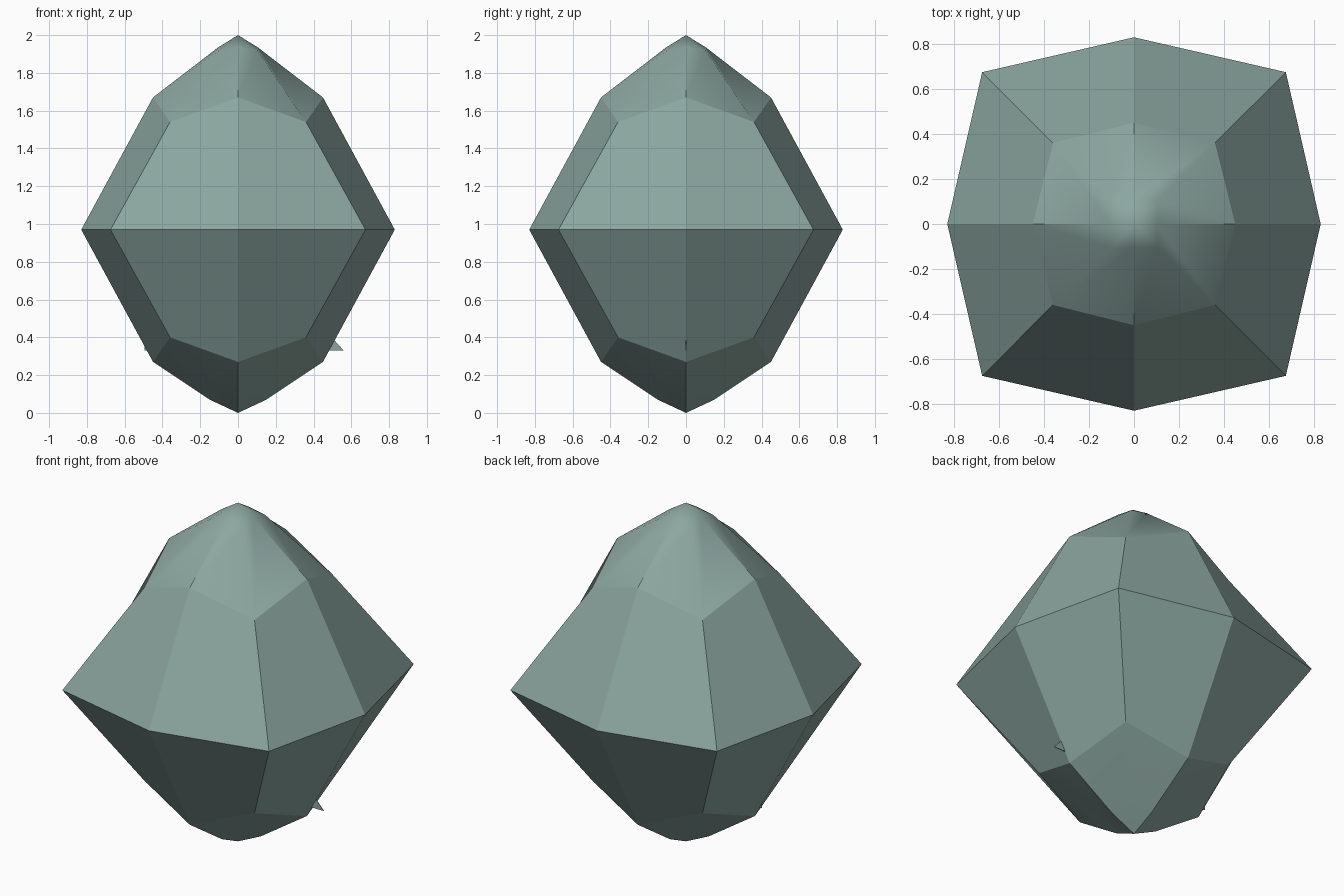
import bpy, bmesh, math

if "Cube" in bpy.data.objects:
    bpy.data.objects.remove(bpy.data.objects["Cube"])

stone = bpy.data.materials.new("grey_green_stone")
stone.diffuse_color = (0.26, 0.38, 0.35, 1)
stone.use_nodes = True
stone.node_tree.nodes["Principled BSDF"].inputs["Base Color"].default_value = stone.diffuse_color


def make_object(name, bm):
    mesh = bpy.data.meshes.new(name)
    bm.to_mesh(mesh)
    bm.free()
    mesh.materials.append(stone)
    ob = bpy.data.objects.new(name, mesh)
    bpy.context.collection.objects.link(ob)
    return ob


# Eight-sided rings: side radius, side height, corner offset, corner height
rings = [
    (0.15, 0.07, 0.12, 0.13),
    (0.45, 0.27, 0.36, 0.40),
    (0.83, 0.97, 0.675, 0.97),
    (0.45, 1.67, 0.36, 1.54),
    (0.105, 1.935, 0.105, 1.915),
]
bm = bmesh.new()
loops = []
for side, side_z, corner, corner_z in rings:
    loop = []
    for i in range(8):
        a = i * math.pi / 4
        r, z = (corner * math.sqrt(2), corner_z) if i % 2 else (side, side_z)
        loop.append(bm.verts.new((r * math.cos(a), r * math.sin(a), z)))
    loops.append(loop)
bottom = bm.verts.new((0, 0, 0))
top = bm.verts.new((0, 0, 2))

# Flat main facets in the middle, softly shaded caps at both ends
for i in range(8):
    j = (i + 1) % 8
    bm.faces.new((bottom, loops[0][j], loops[0][i])).smooth = True
    for k in range(4):
        a, b = loops[k], loops[k + 1]
        bm.faces.new((a[i], a[j], b[j], b[i])).smooth = k in (0, 3)
    bm.faces.new((loops[4][i], loops[4][j], top)).smooth = True

# Keep the strong creases of the caps sharp
bm.normal_update()
for e in bm.edges:
    if e.calc_face_angle(0) > math.radians(35):
        e.smooth = False
make_object("gem_body", bm)

# Thin slivers poking out of the lower left and right sides
for name, sx, tip in (("right_sliver", 1, 0.56), ("left_sliver", -1, 0.495)):
    bm = bmesh.new()
    pts = [(0.46, 0.33), (tip, 0.33), (min(0.51, tip), 0.385)]
    front = [bm.verts.new((sx * x, -0.002, z)) for x, z in pts]
    back = [bm.verts.new((sx * x, 0.002, z)) for x, z in pts]
    bm.faces.new(front)
    bm.faces.new(back[::-1])
    for i in range(3):
        j = (i + 1) % 3
        bm.faces.new((front[j], front[i], back[i], back[j]))
    bmesh.ops.recalc_face_normals(bm, faces=bm.faces)
    make_object(name, bm)
